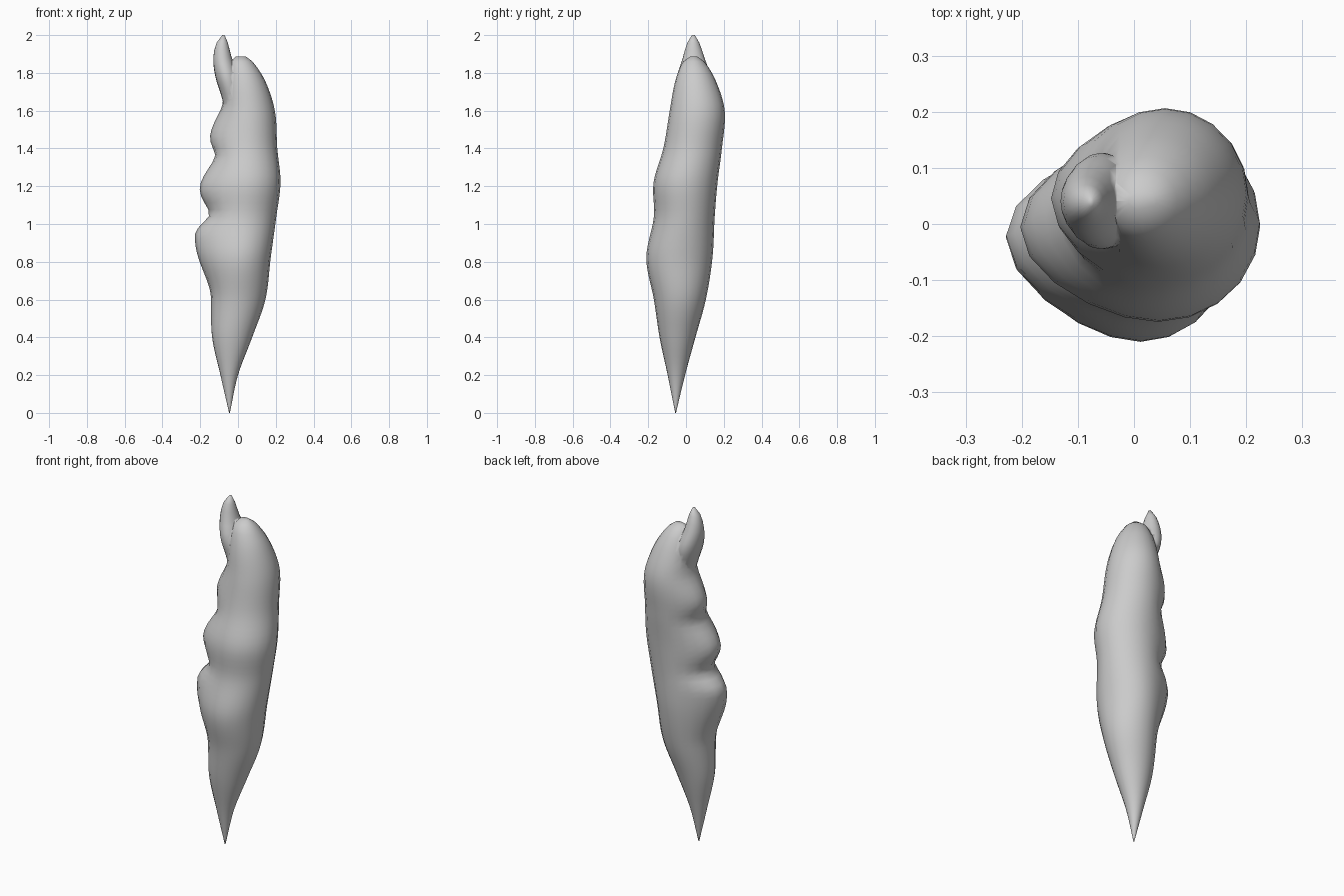
import bpy, bmesh, math

if "Cube" in bpy.data.objects:
    bpy.data.objects.remove(bpy.data.objects["Cube"])

SIDES = 20


def smooth_rows(rows, steps):
    """Cubic curve through the key rings; the first value of each row is its height."""
    def slope(i, k):
        a, b = rows[max(i - 1, 0)], rows[min(i + 1, len(rows) - 1)]
        return (b[k] - a[k]) / (b[0] - a[0])
    out = []
    for i in range(len(rows) - 1):
        p, q = rows[i], rows[i + 1]
        h = q[0] - p[0]
        n = max(1, round(h * steps))
        for s in range(n):
            t = s / n
            row = [p[0] + h * t]
            for k in range(1, 5):
                row.append(p[k] * (2 * t**3 - 3 * t**2 + 1) + q[k] * (3 * t**2 - 2 * t**3)
                           + h * slope(i, k) * (t**3 - 2 * t**2 + t)
                           + h * slope(i + 1, k) * (t**3 - t**2))
            out.append(row)
    return out + [rows[-1]]


def loft(name, rows, lobes=()):
    """Skin of rings (z, left, right, front, back); lobes swell out of the left side."""
    bm = bmesh.new()
    loops = []
    for z, xl, xr, y0, y1 in smooth_rows(rows, 30):
        cx, cy, rx, ry = (xl + xr) / 2, (y0 + y1) / 2, (xr - xl) / 2, (y1 - y0) / 2
        swell = 0
        for peak, size, below, above in lobes:
            t = (z - peak) / (below if z < peak else above)
            if abs(t) < 1:
                swell = max(swell, size * math.cos(t * math.pi / 2) ** 1.6)
        loop = []
        for i in range(SIDES):
            a = 2 * math.pi * i / SIDES
            c, s = math.cos(a), math.sin(a)
            loop.append(bm.verts.new((cx + rx * c - swell * max(0, -c) ** 2.5, cy + ry * s, z)))
        loops.append(loop)
    for a, b in zip(loops, loops[1:]):
        for i in range(SIDES):
            j = (i + 1) % SIDES
            bm.faces.new((a[i], a[j], b[j], b[i]))
    bm.faces.new(loops[0][::-1])
    bm.faces.new(loops[-1])
    mesh = bpy.data.meshes.new(name)
    bm.to_mesh(mesh)
    bm.free()
    obj = bpy.data.objects.new(name, mesh)
    bpy.context.collection.objects.link(obj)
    return obj


# Tapering body with three lobes down the left side
body = loft("body", [
    (0, -.047, -.043, -.057, -.053),
    (.2, -.093, 0, -.097, -.005),
    (.4, -.137, .075, -.14, .05),
    (.6, -.143, .145, -.17, .105),
    (.82, -.15, .173, -.21, .14),
    (1.04, -.145, .203, -.17, .152),
    (1.22, -.135, .225, -.172, .167),
    (1.4, -.112, .208, -.12, .19),
    (1.6, -.085, .195, -.086, .205),
    (1.76, -.068, .143, -.056, .157),
    (1.86, -.042, .077, -.015, .097),
    (1.888, -.01, .04, .025, .058),
], [(.94, .08, .32, .12), (1.19, .065, .15, .18), (1.47, .045, .12, .17)])

# Small horn rising from the upper left
horn = loft("horn", [
    (1.52, -.06, 0, .01, .07),
    (1.66, -.083, .015, -.03, .11),
    (1.78, -.12, .002, -.045, .127),
    (1.88, -.131, -.033, -.017, .098),
    (1.96, -.113, -.054, .007, .07),
    (2, -.083, -.071, .031, .047),
])

# Fuse the horn into the body
union = body.modifiers.new("fuse", 'BOOLEAN')
union.operation = 'UNION'
union.solver = 'EXACT'
union.object = horn
bpy.context.view_layer.objects.active = body
body.select_set(True)
bpy.ops.object.modifier_apply(modifier="fuse")
bpy.data.objects.remove(horn)
for p in body.data.polygons:
    p.use_smooth = True
